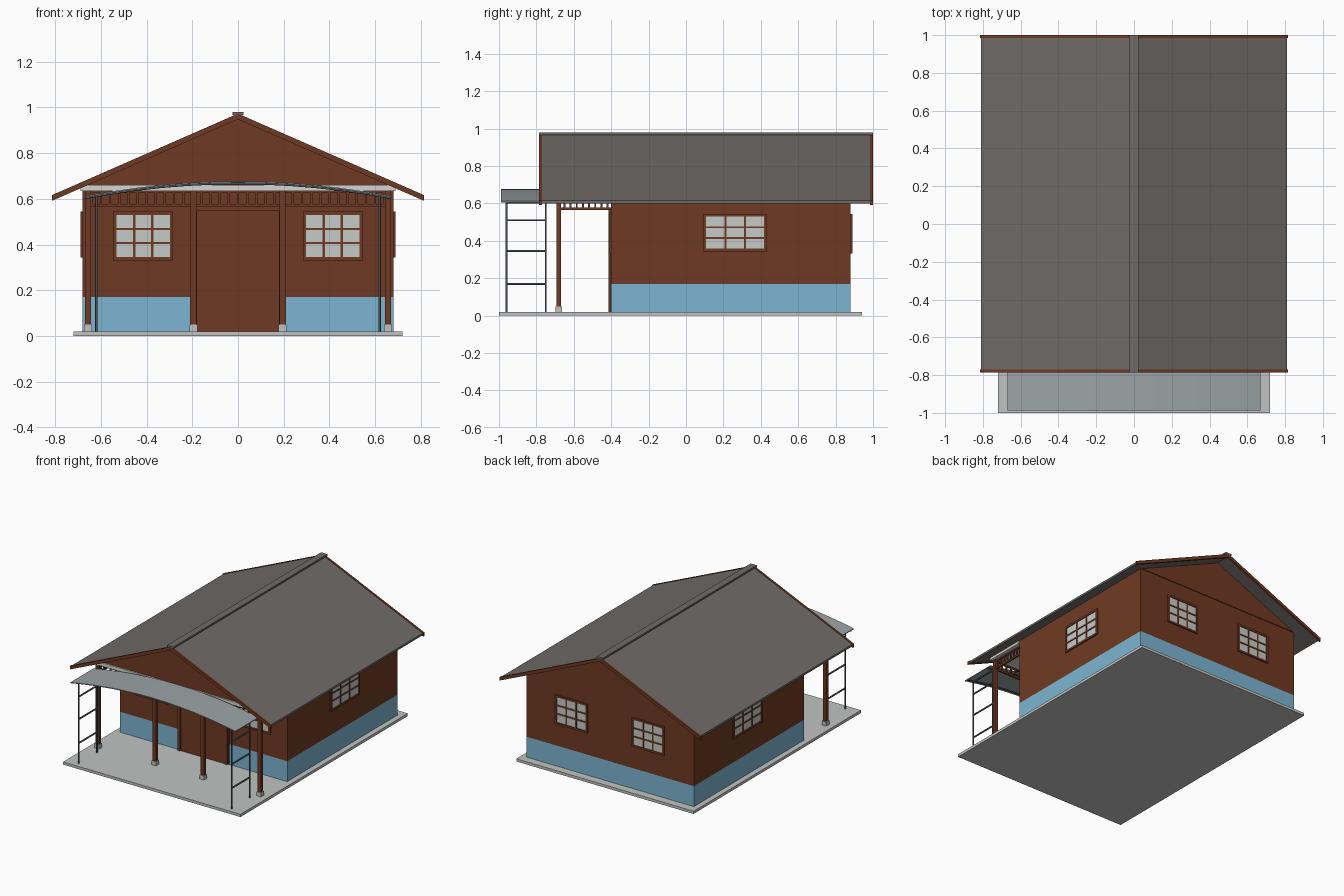
import bpy, bmesh, math
from mathutils import Matrix, Vector

cube = bpy.data.objects.get("Cube")
if cube:
    bpy.data.objects.remove(cube, do_unlink=True)


def material(name, rgb):
    col = [(c / 255 / 12.92) if c < 11 else ((c / 255 + 0.055) / 1.055) ** 2.4 for c in rgb] + [1]
    m = bpy.data.materials.new(name)
    m.use_nodes = True
    m.diffuse_color = col
    m.node_tree.nodes["Principled BSDF"].inputs["Base Color"].default_value = col
    return m


brown = material("brown timber", (112, 58, 35))
blue = material("blue plinth", (124, 181, 210))
roof_grey = material("roof grey", (112, 107, 104))
concrete = material("concrete", (192, 196, 193))
glass = material("pale glass", (198, 203, 199))
metal = material("dark metal", (76, 82, 85))
sheet = material("canopy sheet", (156, 164, 166))
white = material("off white", (212, 214, 212))


def finish(name, bm, mat):
    bmesh.ops.recalc_face_normals(bm, faces=bm.faces)
    me = bpy.data.meshes.new(name)
    bm.to_mesh(me)
    bm.free()
    me.materials.append(mat)
    ob = bpy.data.objects.new(name, me)
    bpy.context.collection.objects.link(ob)
    return ob


def boxes(name, mat, items, place=Matrix()):
    """Boxes given as (x0, x1, y0, y1, z0, z1), joined in one object."""
    bm = bmesh.new()
    for x0, x1, y0, y1, z0, z1 in items:
        mid = Vector((x0 + x1, y0 + y1, z0 + z1)) / 2
        size = Matrix.Diagonal((x1 - x0, y1 - y0, z1 - z0, 1))
        bmesh.ops.create_cube(bm, size=1, matrix=place @ Matrix.Translation(mid) @ size)
    return finish(name, bm, mat)


def prism(name, mat, profile, y0, y1):
    """Extrude an x-z outline along y."""
    bm = bmesh.new()
    face = bm.faces.new([bm.verts.new((x, y0, z)) for x, z in profile])
    out = bmesh.ops.extrude_face_region(bm, geom=[face])
    moved = [v for v in out["geom"] if isinstance(v, bmesh.types.BMVert)]
    bmesh.ops.translate(bm, verts=moved, vec=(0, y1 - y0, 0))
    return finish(name, bm, mat)


def rods(name, mat, paths, radius):
    cu = bpy.data.curves.new(name, "CURVE")
    cu.dimensions = "3D"
    cu.bevel_depth = radius
    cu.bevel_resolution = 1
    cu.use_fill_caps = True
    for path in paths:
        sp = cu.splines.new("POLY")
        sp.points.add(len(path) - 1)
        for p, co in zip(sp.points, path):
            p.co = (*co, 1)
    cu.materials.append(mat)
    ob = bpy.data.objects.new(name, cu)
    bpy.context.collection.objects.link(ob)


SLOPE = 0.438
FLOOR = 0.02


def under_roof(x, top=0.955):
    return top - SLOPE * abs(x)


# Slab, plinth and walls
boxes("base_slab", concrete, [(-0.72, 0.72, -1, 0.94, 0, FLOOR)])
boxes("plinth", blue, [(-0.68, 0.68, -0.4, 0.88, FLOOR, 0.17)])
e = under_roof(0.68)
prism("walls", brown, [(-0.68, 0.17), (0.68, 0.17), (0.68, e), (0, 0.955), (-0.68, e)], -0.4, 0.88)

# Gable boards, front over the porch and back on the wall
gable = [(-0.67, 0.66), (0.67, 0.66), (0, 0.952)]
prism("front_gable", brown, gable, -0.69, -0.67)
prism("back_gable", brown, gable, 0.88, 0.886)

# Roof slopes, bargeboards and ridge cap
for side, s in (("left", 1), ("right", -1)):
    def slope(lo, hi, reach):
        return [(0, lo), (s * reach, under_roof(reach, lo)), (s * reach, under_roof(reach, hi)), (0, hi)]
    prism(side + "_roof", roof_grey, slope(0.955, 0.97, 0.81), -0.772, 0.988)
    for end, y in (("front", -0.785), ("back", 0.985)):
        prism(f"{side}_{end}_bargeboard", brown, slope(0.948, 0.973, 0.815), y, y + 0.015)
boxes("ridge_cap", roof_grey, [(-0.025, 0.025, -0.785, 1, 0.967, 0.98)])

# Porch ceiling
boxes("porch_ceiling", white, [(-0.69, 0.69, -0.7, -0.4, 0.635, 0.66)])

# Double door with frame
boxes("door", brown, [(-0.21, 0.21, -0.404, -0.4, FLOOR, 0.56),
                      (-0.178, -0.001, -0.408, -0.4, FLOOR, 0.545),
                      (0.001, 0.178, -0.408, -0.4, FLOOR, 0.545)])
boxes("door_frame", brown, [(-0.2, -0.18, -0.414, -0.4, FLOOR, 0.565),
                            (0.18, 0.2, -0.414, -0.4, FLOOR, 0.565),
                            (-0.2, 0.2, -0.414, -0.4, 0.547, 0.565)])


# Windows: one pane plate behind a grid of bars
def window(name, x, y, turn, width, z0=0.345, z1=0.53):
    place = Matrix.Translation((x, y, 0)) @ Matrix.Rotation(math.radians(turn), 4, "Z")
    w, rim, bar = width / 2, 0.014, 0.005
    boxes(name + "_panes", glass, [(-w, w, -0.004, 0.002, z0, z1)], place)
    frame = []
    for sx in (-1, 1):
        a, b = sorted((sx * w, sx * (w + rim)))
        frame.append((a, b, -0.01, 0.002, z0 - rim, z1 + rim))
        c = sx * width / 6
        frame.append((c - bar, c + bar, -0.008, 0, z0, z1))
    frame += [(-w, w, -0.01, 0.002, z0 - rim, z0), (-w, w, -0.01, 0.002, z1, z1 + rim)]
    for k in (1, 2):
        c = z0 + (z1 - z0) * k / 3
        frame.append((-w, w, -0.008, 0, c - bar, c + bar))
    boxes(name + "_frame", brown, frame, place)


for side, s in (("left", 1), ("right", -1)):
    window(side + "_front_window", s * 0.415, -0.4, 0, 0.235)
    window(side + "_back_window", s * 0.312, 0.88, 180, 0.235)
    window(side + "_side_window", s * 0.68, 0.263, s * 90, 0.31, 0.358)

# Porch posts on footings
post_x = (-0.657, -0.195, 0.195, 0.657)
boxes("porch_posts", brown, [(x - 0.013, x + 0.013, -0.693, -0.667, 0.045, 0.637) for x in post_x])
boxes("post_footings", concrete, [(x - 0.018, x + 0.018, -0.698, -0.662, FLOOR, 0.05) for x in post_x])

# Lattice under the porch ceiling
front = [(-0.657, 0.657, -0.686, -0.674, z, z + 0.012) for z in (0.565, 0.625)]
for i in range(33):
    x = -0.64 + i * 0.04
    front.append((x - 0.005, x + 0.005, -0.685, -0.675, 0.57, 0.637))
boxes("front_lattice", brown, front)
for side, s in (("left", 1), ("right", -1)):
    x = s * 0.657
    parts = [(x - 0.006, x + 0.006, -0.68, -0.4, z, z + 0.012) for z in (0.565, 0.625)]
    for i in range(8):
        y = -0.65 + i * 0.033
        parts.append((x - 0.005, x + 0.005, y - 0.005, y + 0.005, 0.57, 0.637))
    boxes(side + "_lattice", brown, parts)


# Arched canopy on metal ladder posts
def arch(x, top):
    return top - 0.065 * (x / 0.67) ** 2


xs = [-0.67 + 1.34 * i / 12 for i in range(13)]
outline = [(x, arch(x, 0.677)) for x in xs] + [(x, arch(x, 0.671)) for x in reversed(xs)]
prism("canopy_sheet", sheet, outline, -0.988, -0.72)
rods("canopy_arches", metal, [[(x, y, arch(x, 0.668)) for x in xs] for y in (-0.96, -0.75)], 0.005)

frames = []
for x in (-0.62, 0.62):
    frames += [[(x, y, FLOOR), (x, y, 0.612)] for y in (-0.96, -0.75)]
    frames += [[(x, -0.96, z), (x, -0.75, z)] for z in (0.17, 0.345, 0.51, 0.605)]
rods("canopy_posts", metal, frames, 0.006)
